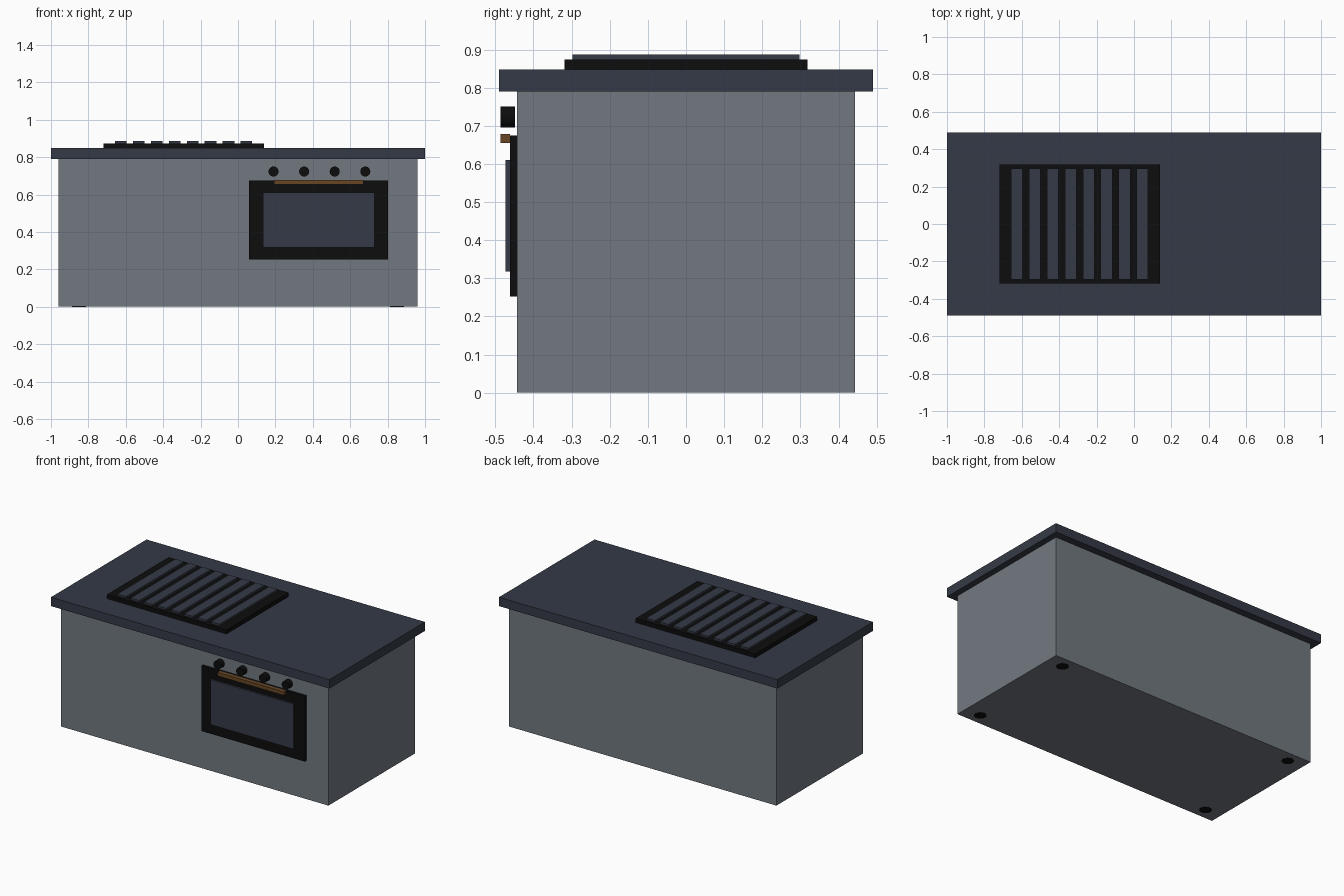
import bpy
import math

if "Cube" in bpy.data.objects:
    bpy.data.objects.remove(bpy.data.objects["Cube"])


def material(name, rgb):
    m = bpy.data.materials.new(name)
    m.diffuse_color = (*rgb, 1.0)
    m.use_nodes = True
    m.node_tree.nodes["Principled BSDF"].inputs["Base Color"].default_value = m.diffuse_color
    return m


STONE = material("grey_stone", (0.168, 0.191, 0.216))
SLATE = material("dark_slate", (0.035, 0.042, 0.061))
BLACK = material("black_iron", (0.004, 0.004, 0.004))
WOOD = material("brown_wood", (0.14, 0.062, 0.018))


def box(name, x, y, z, mat):
    """Box from (min, max) pairs on each axis."""
    bpy.ops.mesh.primitive_cube_add(size=1)
    o = bpy.context.object
    o.name = name
    spans = (x, y, z)
    centre = [(a + b) / 2 for a, b in spans]
    size = [b - a for a, b in spans]
    for v in o.data.vertices:
        v.co = [c + s * k for c, s, k in zip(centre, size, v.co)]
    o.data.materials.append(mat)
    return o


def cylinder(name, radius, depth, loc, rot, mat):
    bpy.ops.mesh.primitive_cylinder_add(vertices=16, radius=radius, depth=depth,
                                        location=loc, rotation=rot)
    o = bpy.context.object
    o.name = name
    o.data.materials.append(mat)
    bpy.ops.object.shade_smooth_by_angle(angle=math.radians(30))
    return o


# Island body and overhanging worktop
box("body", (-0.96, 0.96), (-0.443, 0.443), (0.001, 0.79), STONE)
box("worktop", (-1, 1), (-0.49, 0.49), (0.79, 0.848), SLATE)

# Feet recessed into the base
for sx in (-1, 1):
    for sy in (-1, 1):
        cylinder("foot", 0.037, 0.04, (sx * 0.85, sy * 0.37, 0.02), (0, 0, 0), BLACK)

# Grill plate with eight bars
box("grill_frame", (-0.72, 0.14), (-0.318, 0.318), (0.848, 0.874), BLACK)
for i in range(8):
    cx = -0.627 + i * 0.096
    box("grill_bar", (cx - 0.031, cx + 0.031), (-0.298, 0.298), (0.866, 0.887), SLATE)

# Oven door, window and handle
box("oven_door", (0.06, 0.803), (-0.462, -0.443), (0.252, 0.675), BLACK)
box("oven_window", (0.135, 0.73), (-0.474, -0.462), (0.318, 0.61), SLATE)
box("oven_handle", (0.193, 0.67), (-0.486, -0.462), (0.655, 0.678), WOOD)

# Control knobs
for i in range(4):
    cylinder("knob", 0.027, 0.038, (0.19 + i * 0.1635, -0.467, 0.723),
             (math.radians(90), 0, 0), BLACK)
